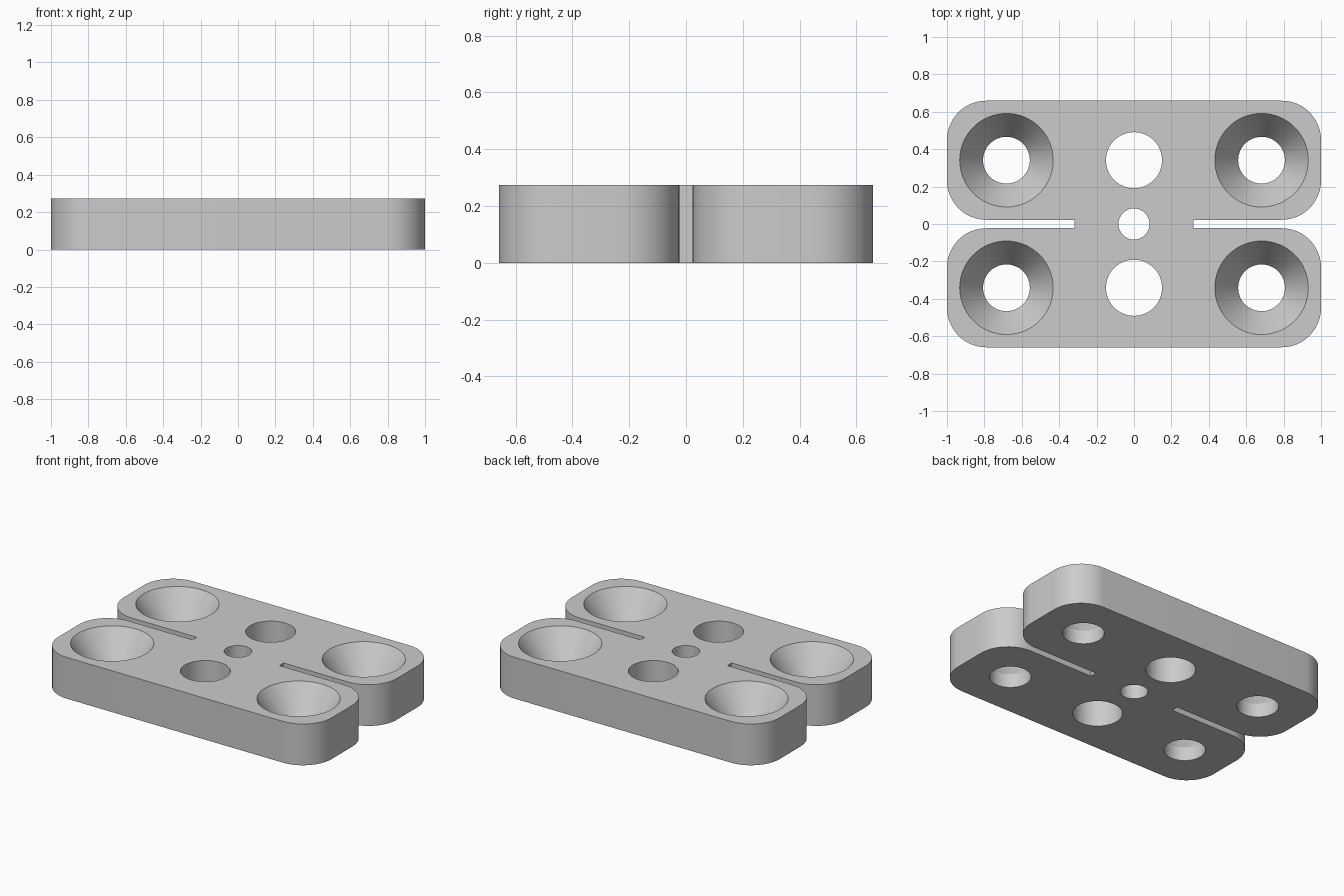
import bpy, bmesh
from math import sin, cos, pi, radians

cube = bpy.data.objects.get("Cube")
if cube:
    bpy.data.objects.remove(cube, do_unlink=True)

HALF_X, HALF_Y, HEIGHT = 1.0, 0.659, 0.273
SLOT_HALF, SLOT_END, CORNER = 0.0227, 0.318, 0.21
HOLE_X, HOLE_Y = 0.682, 0.341

grey = bpy.data.materials.new("plain grey")
grey.use_nodes = True
colour = (0.6, 0.6, 0.6, 1)
grey.diffuse_color = colour
grey.node_tree.nodes["Principled BSDF"].inputs["Base Color"].default_value = colour


def make_object(name, bm):
    bmesh.ops.recalc_face_normals(bm, faces=bm.faces)
    mesh = bpy.data.meshes.new(name)
    bm.to_mesh(mesh)
    bm.free()
    mesh.materials.append(grey)
    obj = bpy.data.objects.new(name, mesh)
    bpy.context.collection.objects.link(obj)
    return obj


def arc(cx, cy, r, start, steps=12):
    angles = [start + pi / 2 * i / steps for i in range(steps + 1)]
    return [(cx + r * cos(a), cy + r * sin(a)) for a in angles]


def add_turned(bm, x, y, profile, sides=64):
    """Solid of revolution about a vertical axis, from (radius, height) pairs."""
    rings = [[bm.verts.new((x + r * cos(2 * pi * i / sides),
                            y + r * sin(2 * pi * i / sides), z))
              for i in range(sides)] for r, z in profile]
    for low, high in zip(rings, rings[1:]):
        for i in range(sides):
            j = (i + 1) % sides
            bm.faces.new((low[i], low[j], high[j], high[i]))
    bm.faces.new(rings[0][::-1])
    bm.faces.new(rings[-1])


# Plate: one rounded lobe with its slot edge, mirrored and turned into the outline
lobe = [(SLOT_END, SLOT_HALF)]
lobe += arc(HALF_X - CORNER, SLOT_HALF + CORNER, CORNER, -pi / 2)
lobe += arc(HALF_X - CORNER, HALF_Y - CORNER, CORNER, 0)
back = lobe + [(-x, y) for x, y in reversed(lobe)]
outline = back + [(-x, -y) for x, y in back]

bm = bmesh.new()
base = bm.faces.new([bm.verts.new((x, y, 0)) for x, y in outline])
top = bmesh.ops.extrude_face_region(bm, geom=[base], use_keep_orig=True)
bmesh.ops.translate(bm, vec=(0, 0, HEIGHT),
                    verts=[v for v in top["geom"] if isinstance(v, bmesh.types.BMVert)])
plate = make_object("mounting_plate", bm)

# Hole cutters: straight holes on the centre line, countersunk holes in the lobes
BELOW, ABOVE = -0.1, HEIGHT + 0.1
SCREW_R, SINK_R, SINK_Z = 0.125, 0.25, 0.091
flare = (SINK_R - SCREW_R) / (HEIGHT - SINK_Z) * (ABOVE - HEIGHT)
bm = bmesh.new()
add_turned(bm, 0, 0, [(0.083, BELOW), (0.083, ABOVE)])
for side_y in (-HOLE_Y, HOLE_Y):
    add_turned(bm, 0, side_y, [(0.15, BELOW), (0.15, ABOVE)])
    for side_x in (-HOLE_X, HOLE_X):
        add_turned(bm, side_x, side_y, [(SCREW_R, BELOW), (SCREW_R, SINK_Z),
                                        (SINK_R + flare, ABOVE)])
cutter = make_object("hole_cutter", bm)
cutter.hide_render = True

bpy.ops.object.select_all(action="DESELECT")
plate.select_set(True)
bpy.context.view_layer.objects.active = plate
cut = plate.modifiers.new("holes", "BOOLEAN")
cut.operation = "DIFFERENCE"
cut.solver = "EXACT"
cut.object = cutter
bpy.ops.object.modifier_apply(modifier=cut.name)
bpy.data.objects.remove(cutter, do_unlink=True)

# Smooth round walls, crisp rims
bpy.ops.object.shade_smooth_by_angle(angle=radians(30))
